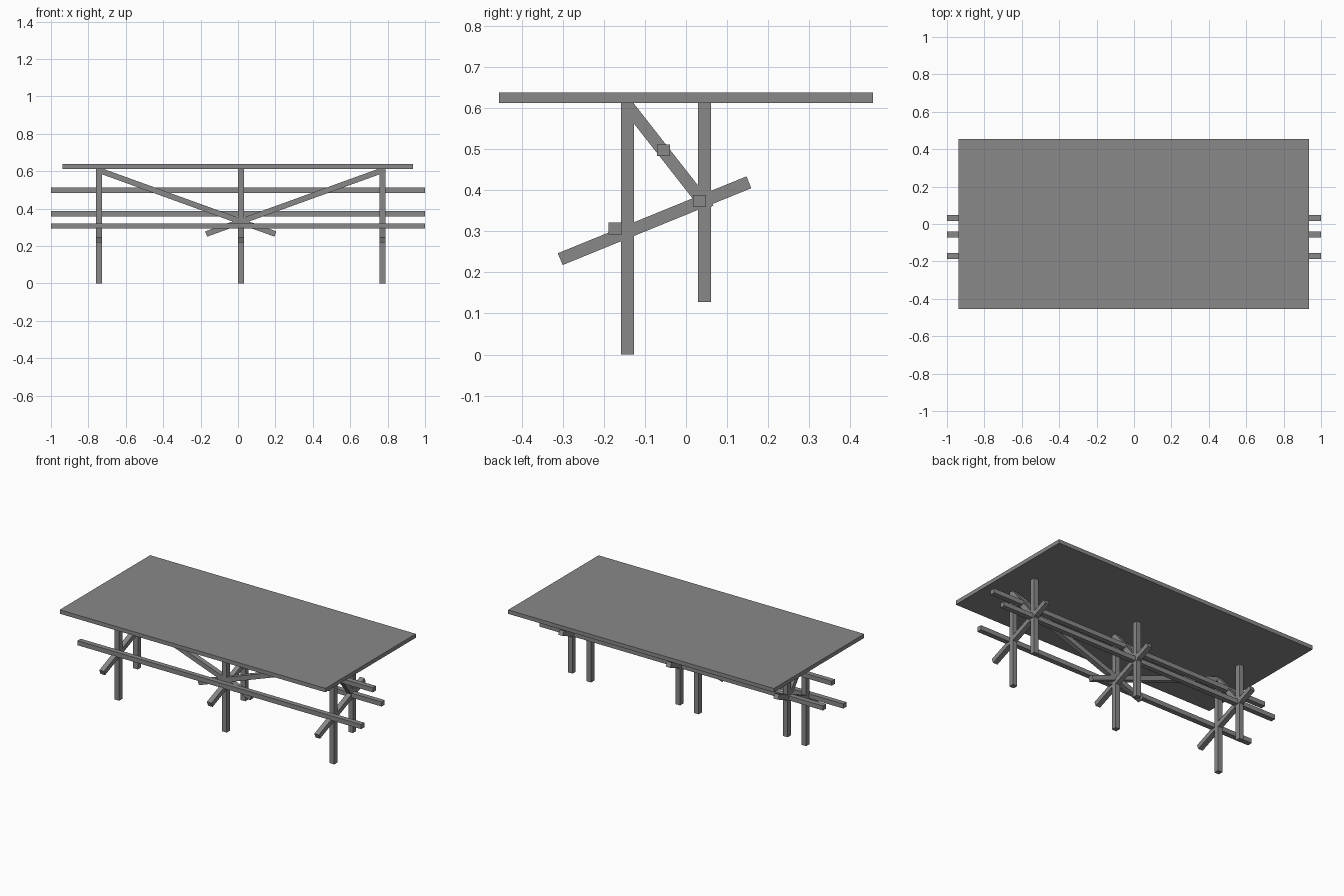
import bpy, bmesh
from mathutils import Vector, Matrix

cube = bpy.data.objects.get("Cube")
if cube:
    bpy.data.objects.remove(cube, do_unlink=True)

GREY = (0.25, 0.25, 0.25, 1)
mat = bpy.data.materials.new("plain grey")
mat.use_nodes = True
mat.diffuse_color = GREY
mat.node_tree.nodes["Principled BSDF"].inputs["Base Color"].default_value = GREY

T = 0.032            # timber thickness
UNDER = 0.612        # underside of the table top
TOP = 0.637
FRONT_Y, REAR_Y = -0.142, 0.045
MID_X, SPAN = 0.015, 0.758


def beam(name, start, end, side, width=T, depth=T, cuts=()):
    """Square-ended timber between two points; cuts are (point, outward normal)."""
    a, b, side = Vector(start), Vector(end), Vector(side)
    along = (b - a).normalized()
    up = along.cross(side)
    frame = Matrix((side * width, along * (b - a).length, up * depth)).transposed().to_4x4()
    bm = bmesh.new()
    bmesh.ops.create_cube(bm, size=1, matrix=Matrix.Translation((a + b) / 2) @ frame)
    for point, normal in cuts:
        geom = bm.verts[:] + bm.edges[:] + bm.faces[:]
        bmesh.ops.bisect_plane(bm, geom=geom, plane_co=point, plane_no=normal, clear_outer=True)
        bmesh.ops.holes_fill(bm, edges=bm.edges[:])
    bmesh.ops.recalc_face_normals(bm, faces=bm.faces[:])
    mesh = bpy.data.meshes.new(name)
    bm.to_mesh(mesh)
    bm.free()
    mesh.materials.append(mat)
    obj = bpy.data.objects.new(name, mesh)
    bpy.context.collection.objects.link(obj)


X, Y = (1, 0, 0), (0, 1, 0)
under_cut = ((0, 0, UNDER), (0, 0, 1))

# Table top
mid = (UNDER + TOP) / 2
beam("table_top", (-0.938, 0, mid), (0.935, 0, mid), Y, 0.91, TOP - UNDER)

# Three trestle frames: posts, sloping arm and diagonal strut
for label, x in (("right", MID_X - SPAN), ("middle", MID_X), ("left", MID_X + SPAN)):
    beam(label + "_front_post", (x, FRONT_Y, 0), (x, FRONT_Y, UNDER), X)
    beam(label + "_rear_post", (x, REAR_Y, 0.128), (x, REAR_Y, UNDER), X)
    beam(label + "_sloping_arm", (x, -0.306, 0.232), (x, 0.153, 0.419), X, depth=0.031)
    beam(label + "_diagonal_strut", (x, -0.161, 0.63), (x, 0.055, 0.354), X, depth=0.03,
         cuts=(under_cut, ((x, FRONT_Y - T / 2, 0), (0, -1, 0))))

# Long rails running the full length
for name, y, z in (("front_rail", -0.172, 0.307), ("upper_rail", -0.055, 0.497),
                   ("rear_rail", 0.033, 0.373)):
    beam(name, (-1, y, z), (1, y, z), Y, T, 0.029)

# Crossed braces in the plane of the front posts
for label, s in (("left", 1), ("right", -1)):
    outer = MID_X + s * (SPAN + T / 2)
    beam(label + "_cross_brace", (MID_X - s * 0.185, FRONT_Y, 0.264),
         (MID_X + s * 0.82, FRONT_Y, 0.627), Y, depth=0.03,
         cuts=(under_cut, ((outer, 0, 0), (s, 0, 0))))
